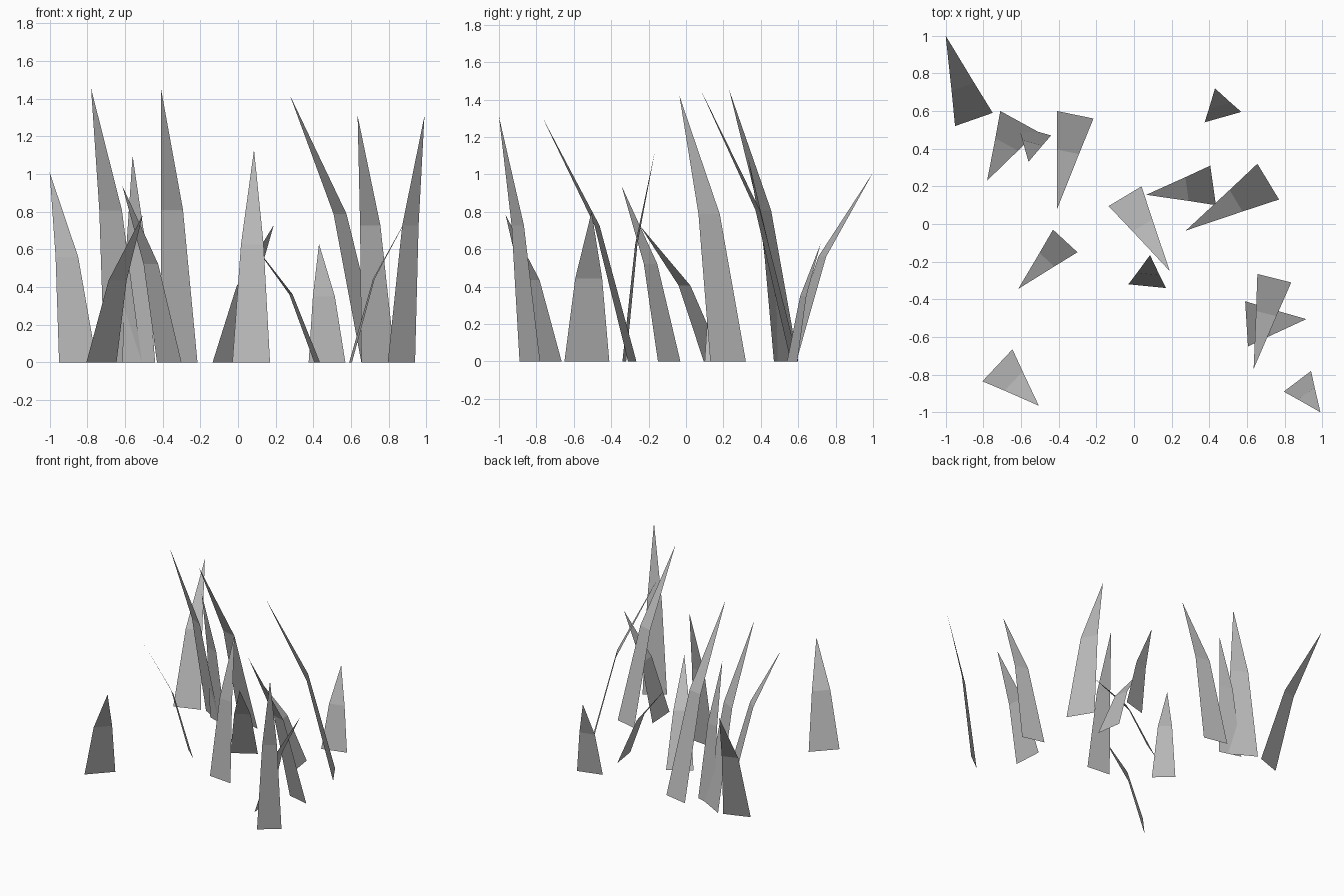
import bpy
import bmesh
from mathutils import Vector

cube = bpy.data.objects.get("Cube")
if cube:
    bpy.data.objects.remove(cube, do_unlink=True)

# One plain grey for every blade
GREY = (0.5, 0.5, 0.5, 1.0)
grey = bpy.data.materials.new("blade_grey")
grey.use_nodes = True
grey.diffuse_color = GREY
grey.node_tree.nodes["Principled BSDF"].inputs["Base Color"].default_value = GREY

# Shared blade shape: the fold's height, how far it leans, and its width
FOLD_HEIGHT, FOLD_LEAN, FOLD_WIDTH = 0.555, 0.39, 0.6


def make_blade(name, left, right, tip):
    """A flat sheet: tapered lower quad, then a pointed, more leaning tip."""
    a, b, tip = Vector((*left, 0)), Vector((*right, 0)), Vector(tip)
    base = (a + b) / 2
    fold = base + (tip - base) * FOLD_LEAN
    fold.z = tip.z * FOLD_HEIGHT
    half = (b - a) / 2 * FOLD_WIDTH

    bm = bmesh.new()
    va, vb, vd, vc, vt = [bm.verts.new(p) for p in (a, b, fold - half, fold + half, tip)]
    bm.faces.new((va, vb, vc, vd))
    bm.faces.new((vd, vc, vt))
    mesh = bpy.data.meshes.new(name)
    bm.to_mesh(mesh)
    bm.free()
    mesh.materials.append(grey)
    obj = bpy.data.objects.new(name, mesh)
    bpy.context.collection.objects.link(obj)
    return obj


# Each blade: the two ends of its foot on the ground, and its tip
blades = [
    ((-0.95, 0.52), (-0.75, 0.59), (-1.0, 1.0, 1.01)),
    ((-0.71, 0.60), (-0.51, 0.49), (-0.78, 0.23), 1.455),
    ((-0.615, 0.52), (-0.44, 0.47), (-0.56, 0.33, 1.10)),
    ((-0.41, 0.60), (-0.215, 0.56), (-0.41, 0.075, 1.46)),
    ((-0.43, -0.03), (-0.30, -0.15), (-0.615, -0.345, 0.94)),
    ((-0.805, -0.835), (-0.645, -0.665), (-0.505, -0.965, 0.785)),
    ((-0.03, -0.32), (0.17, -0.34), (0.085, -0.165, 1.13)),
    ((-0.135, 0.095), (0.04, 0.20), (0.19, -0.25, 0.73)),
    ((0.435, 0.10), (0.405, 0.31), (0.065, 0.155, 0.65)),
    ((0.77, 0.13), (0.655, 0.32), (0.275, -0.035, 1.42)),
    ((0.375, 0.54), (0.57, 0.595), (0.43, 0.72, 0.63)),
    ((0.655, -0.265), (0.835, -0.31), (0.635, -0.77, 1.31)),
    ((0.605, -0.65), (0.59, -0.41), (0.915, -0.505, 0.80)),
    ((0.795, -0.89), (0.94, -0.78), (0.99, -1.0, 1.31)),
]
for i, (left, right, tip, *height) in enumerate(blades, 1):
    make_blade(f"grass_blade_{i}", left, right, (*tip, *height))
